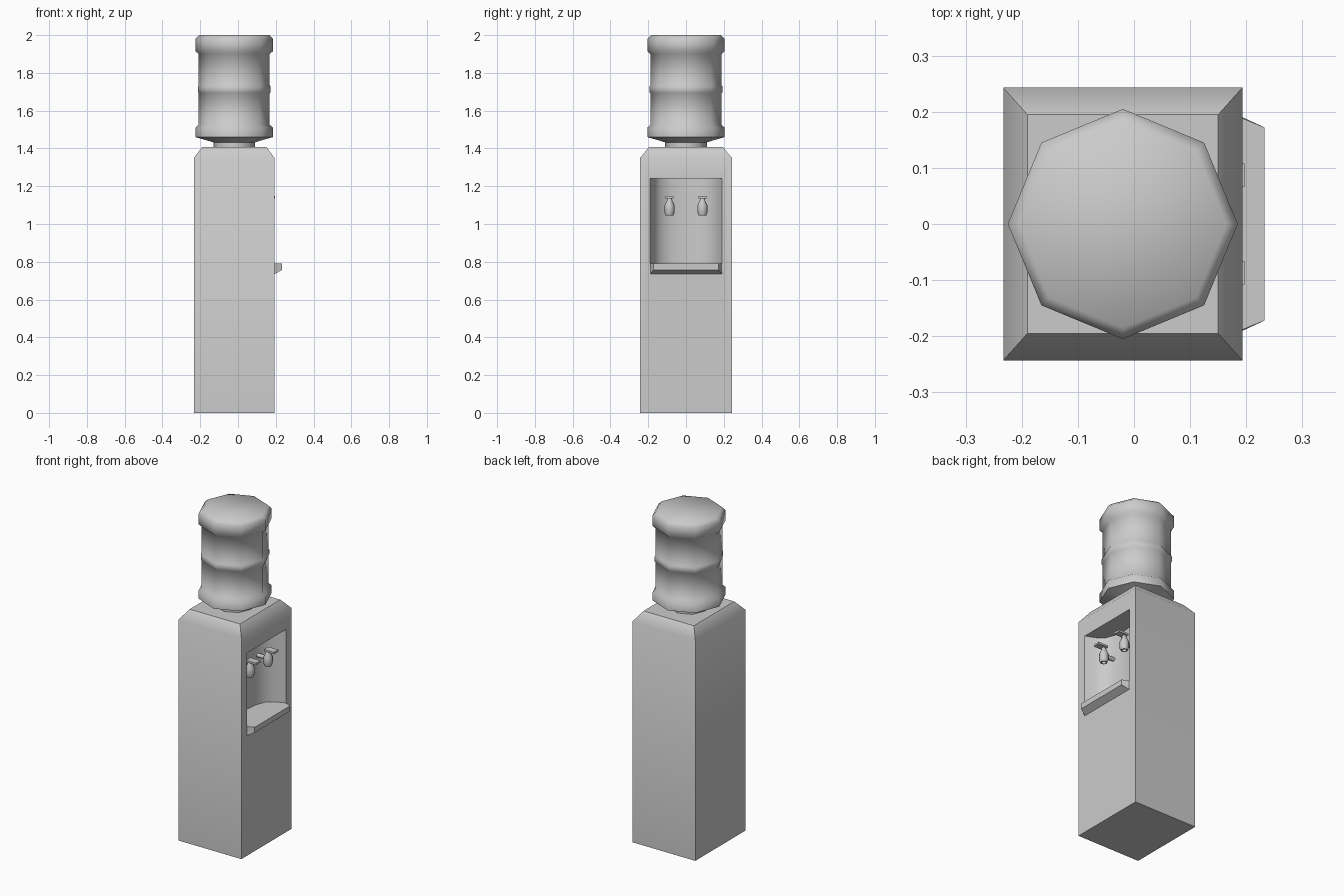
import bpy, bmesh
from math import cos, sin, pi, radians

if "Cube" in bpy.data.objects:
    bpy.data.objects.remove(bpy.data.objects["Cube"])


def finish(name, bm, angle=50):
    bmesh.ops.recalc_face_normals(bm, faces=bm.faces[:])
    me = bpy.data.meshes.new(name)
    bm.to_mesh(me)
    bm.free()
    ob = bpy.data.objects.new(name, me)
    bpy.context.collection.objects.link(ob)
    shade(ob, angle)
    return ob


def shade(ob, angle):
    bpy.ops.object.select_all(action='DESELECT')
    ob.select_set(True)
    bpy.context.view_layer.objects.active = ob
    bpy.ops.object.shade_smooth_by_angle(angle=radians(angle))


def loft(name, rings, angle=50):
    """Skin a stack of equal-length point rings and cap both ends."""
    bm = bmesh.new()
    rows = [[bm.verts.new(p) for p in ring] for ring in rings]
    n = len(rows[0])
    for a, b in zip(rows, rows[1:]):
        for i in range(n):
            j = (i + 1) % n
            bm.faces.new((a[i], a[j], b[j], b[i]))
    bm.faces.new(rows[0])
    bm.faces.new(rows[-1])
    return finish(name, bm, angle)


def lathe(name, x, y, profile, sides=8):
    return loft(name, [[(x + r * cos(2 * pi * i / sides), y + r * sin(2 * pi * i / sides), z)
                        for i in range(sides)] for r, z in profile])


def rect(x0, x1, y0, y1, z):
    return [(x0, y0, z), (x1, y0, z), (x1, y1, z), (x0, y1, z)]


# Cabinet with chamfered top
FRONT = 0.193
cabinet = loft("cabinet", [rect(-0.233, FRONT, -0.243, 0.243, 0),
                           rect(-0.233, FRONT, -0.243, 0.243, 1.35),
                           rect(-0.19, 0.15, -0.195, 0.195, 1.408)])

# Curved dispensing recess cut into the +x side
half = [(0.19, 0.0), (0.165, 0.06), (0.135, 0.10), (0.075, 0.122)]
arc = half + [(0, 0.13)] + [(-y, d) for y, d in reversed(half)]
outline = [(FRONT - d, y) for y, d in arc] + [(0.3, -0.19), (0.3, 0.19)]
cutter = loft("recess_cutter", [[(x, y, z) for x, y in outline] for z in (0.79, 1.24)])
cutter.hide_render = True
mod = cabinet.modifiers.new("recess", 'BOOLEAN')
mod.operation = 'DIFFERENCE'
mod.solver = 'EXACT'
mod.object = cutter
bpy.context.view_layer.objects.active = cabinet
bpy.ops.object.modifier_apply(modifier=mod.name)
bpy.data.objects.remove(cutter)
shade(cabinet, 50)


# Drip tray lip
def lip(x, w, w_front, z):
    return [(FRONT - 0.004, -w, z), (x, -w_front, z), (x, w_front, z), (FRONT - 0.004, w, z)]


loft("drip_tray", [lip(FRONT + 0.001, 0.19, 0.19, 0.735),
                   lip(0.233, 0.19, 0.172, 0.757),
                   lip(0.233, 0.19, 0.172, 0.79)], 20)

# Water bottle with ribs
lathe("bottle", -0.02, 0, [
    (0.11, 1.40), (0.11, 1.432), (0.135, 1.44), (0.205, 1.46), (0.205, 1.51), (0.188, 1.525),
    (0.188, 1.692), (0.193, 1.698), (0.193, 1.728), (0.188, 1.735),
    (0.188, 1.90), (0.205, 1.915), (0.205, 1.98), (0.185, 2.0)])

# Pair of taps: spout, lever and pipe to the recess wall
for side, y in (("left", -0.087), ("right", 0.087)):
    lathe(side + "_tap_spout", 0.143, y, [
        (0.014, 1.06), (0.014, 1.045), (0.02, 1.045), (0.026, 1.06), (0.026, 1.10),
        (0.015, 1.122), (0.011, 1.14)])
    loft(side + "_tap_lever", [rect(0.13, 0.197, y - 0.021, y + 0.021, 1.136),
                               rect(0.13, 0.197, y - 0.021, y + 0.021, 1.148)])
    loft(side + "_tap_pipe", [[(x, y + 0.012 * cos(pi * i / 4), 1.09 + 0.012 * sin(pi * i / 4))
                               for i in range(8)] for x in (0.06, 0.143)])
